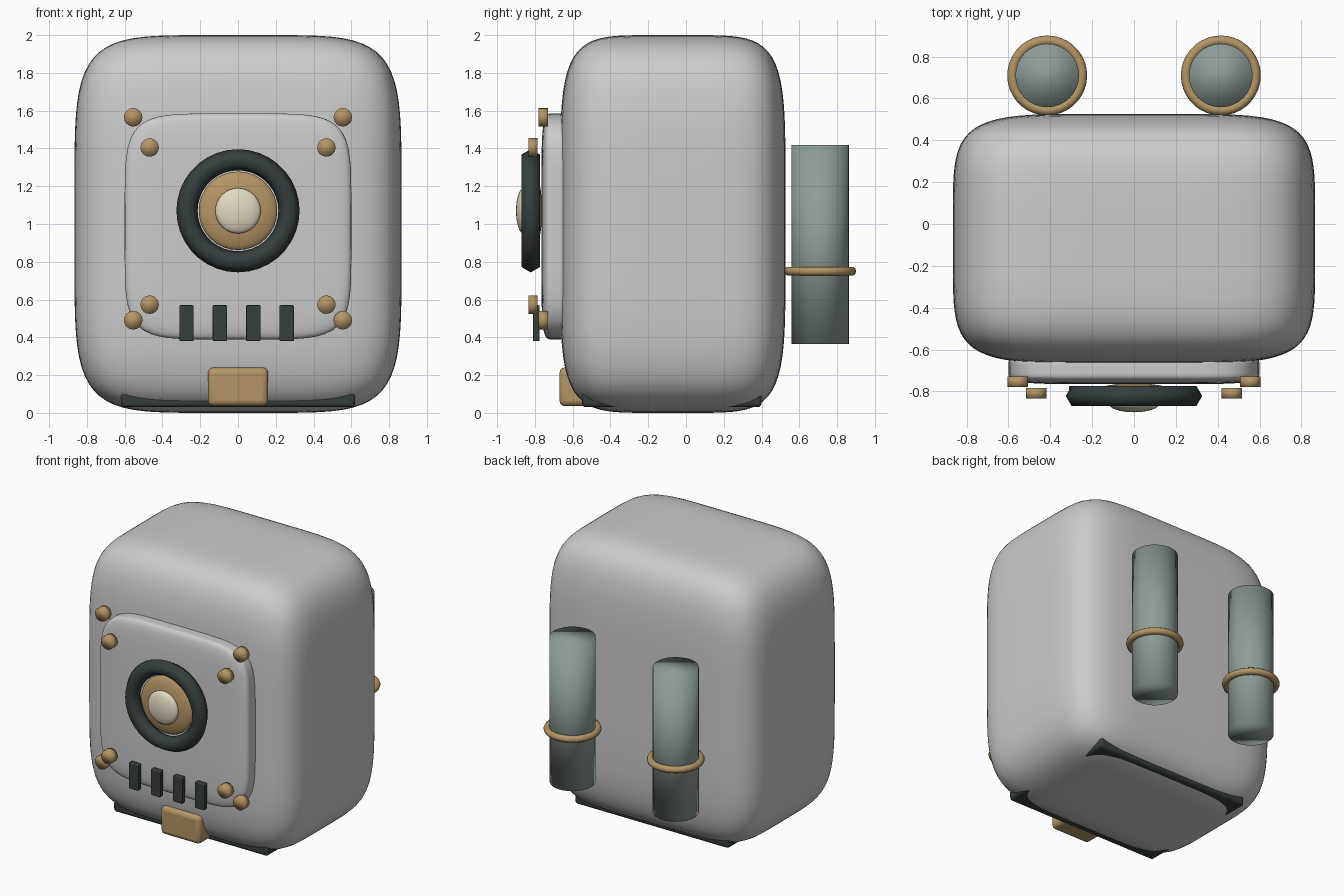
import bpy, bmesh, math

if "Cube" in bpy.data.objects:
    bpy.data.objects.remove(bpy.data.objects["Cube"])

def material(name, rgb):
    m = bpy.data.materials.new(name)
    m.diffuse_color = (*rgb, 1)
    m.use_nodes = True
    m.node_tree.nodes["Principled BSDF"].inputs["Base Color"].default_value = m.diffuse_color
    return m

BRASS = material("brass", (0.46, 0.30, 0.13))
DARK = material("dark_rubber", (0.035, 0.05, 0.048))
STEEL = material("blue_steel", (0.27, 0.34, 0.32))
CREAM = material("cream_glass", (0.76, 0.70, 0.54))
FACING = (math.pi / 2, 0, 0)   # turns a z axis to face the front

def finish(name, mat=None, smooth=True):
    ob = bpy.context.object
    ob.name = name
    if mat:
        ob.data.materials.append(mat)
    if smooth:
        bpy.ops.object.shade_smooth()
    return ob

def soft_box(name, centre, half, power, cuts):
    """Cube grid projected onto a superellipsoid: a puffy rounded box."""
    bpy.ops.mesh.primitive_cube_add(size=2, location=centre)
    ob = finish(name)
    bm = bmesh.new()
    bm.from_mesh(ob.data)
    bmesh.ops.subdivide_edges(bm, edges=bm.edges[:], cuts=cuts, use_grid_fill=True)
    for v in bm.verts:
        n = sum(abs(c) ** power for c in v.co) ** (1 / power)
        v.co = [c / n * h for c, h in zip(v.co, half)]
    for f in bm.faces:
        f.smooth = True
    bm.to_mesh(ob.data)
    bm.free()
    return ob

def box(name, centre, size, bevel, mat):
    bpy.ops.mesh.primitive_cube_add(size=1, location=centre)
    bpy.context.object.scale = size
    bpy.ops.object.transform_apply(location=False, rotation=False, scale=True)
    ob = finish(name, mat, False)
    b = ob.modifiers.new("bevel", 'BEVEL')
    b.width, b.segments = bevel, 3
    bpy.ops.object.shade_smooth_by_angle()
    return ob

def cylinder(name, centre, r, depth, mat, sides, rot=(0, 0, 0)):
    bpy.ops.mesh.primitive_cylinder_add(vertices=sides, radius=r, depth=depth,
                                        location=centre, rotation=rot)
    return finish(name, mat)

def torus(name, centre, major, minor, mat, minor_segs, rot=(0, 0, 0)):
    bpy.ops.mesh.primitive_torus_add(location=centre, rotation=rot, major_radius=major,
                                     minor_radius=minor, major_segments=36,
                                     minor_segments=minor_segs)
    return finish(name, mat)

def dome(name, centre, r, half_depth, mat):
    bpy.ops.mesh.primitive_uv_sphere_add(segments=32, ring_count=16, radius=1,
                                         location=centre, rotation=FACING)
    bpy.context.object.scale = (r, r, half_depth)
    return finish(name, mat)

# Main shell and front panel
soft_box("body", (0, -0.07, 1.0), (0.866, 0.597, 1.0), 5.5, 28)
soft_box("front_panel", (0, -0.692, 0.987), (0.6, 0.074, 0.598), 5.5, 20)

# Dark base and brass foot latch
box("base_plate", (0, -0.075, 0.07), (1.24, 0.95, 0.08), 0.02, DARK)
box("front_latch", (0, -0.585, 0.138), (0.32, 0.17, 0.205), 0.03, BRASS)

# Round porthole
torus("porthole_ring", (0, -0.822, 1.07), 0.27, 0.056, DARK, 6, FACING)
dome("porthole_bezel", (0, -0.81, 1.07), 0.208, 0.048, BRASS)
dome("porthole_lens", (0, -0.86, 1.07), 0.12, 0.04, CREAM)

# Vent slots
for i in range(4):
    box(f"vent_slot_{i + 1}", (-0.273 + i * 0.177, -0.793, 0.475),
        (0.076, 0.036, 0.19), 0.006, DARK)

# Bolts and rear tanks, mirrored left and right
for side, s in (("left", -1), ("right", 1)):
    for label, x, y, z in (("outer_top", 0.555, -0.755, 1.565),
                           ("outer_bottom", 0.555, -0.755, 0.49),
                           ("inner_top", 0.468, -0.81, 1.405),
                           ("inner_bottom", 0.468, -0.81, 0.573)):
        cylinder(f"bolt_{label}_{side}", (s * x, y, z), 0.049, 0.05, BRASS, 16, FACING)
    cylinder(f"rear_tank_{side}", (s * 0.415, 0.71, 0.892), 0.152, 1.055, STEEL, 32)
    torus(f"tank_band_{side}", (s * 0.415, 0.71, 0.75), 0.167, 0.024, BRASS, 10)
